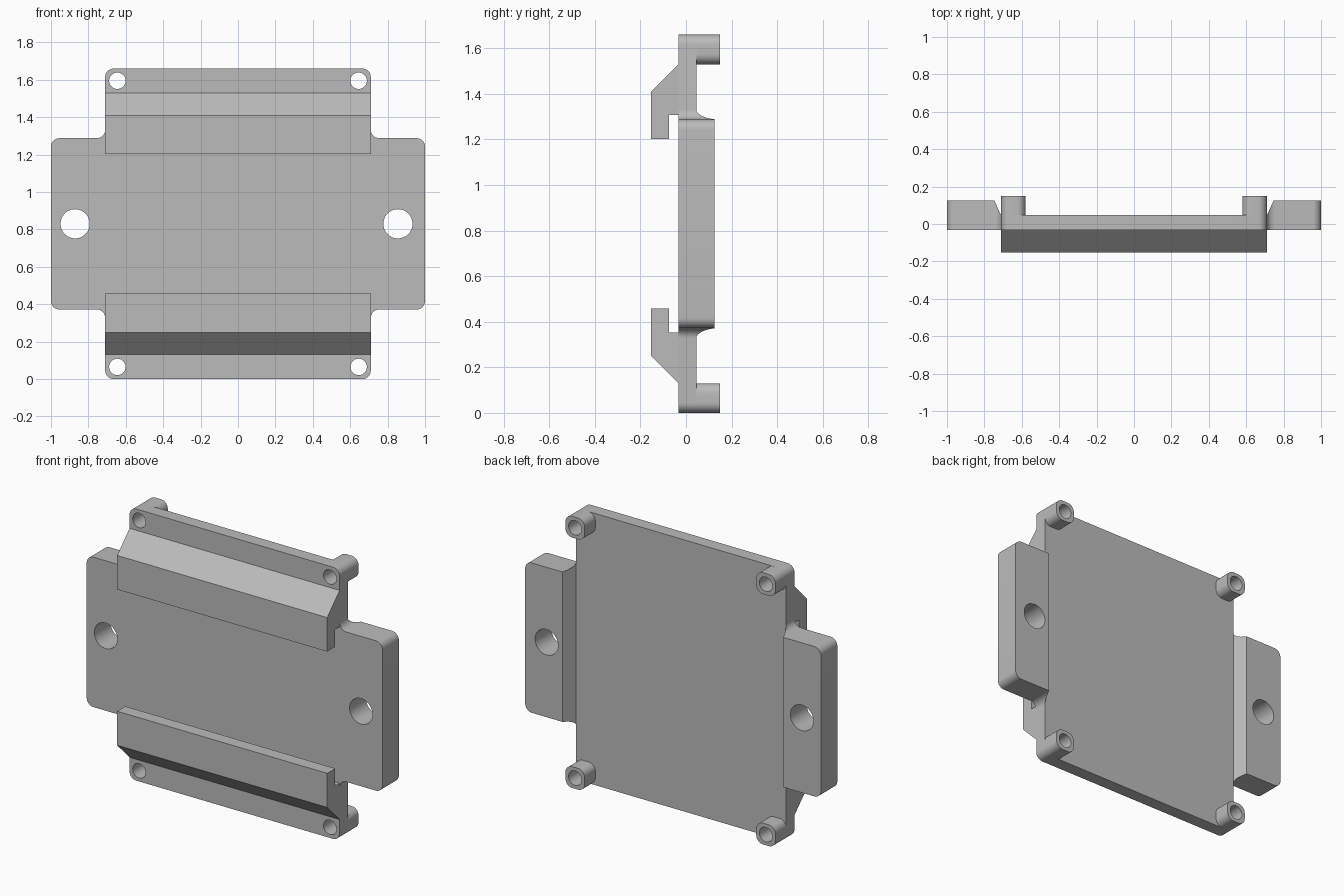
import bpy, bmesh, math
from mathutils import Vector

if "Cube" in bpy.data.objects:
    bpy.data.objects.remove(bpy.data.objects["Cube"])

FRONT, BACK, EAR_BACK, BOSS_BACK = -0.033, 0.047, 0.125, 0.15
HALF, HEIGHT = 0.71, 1.66
MID = HEIGHT / 2

grey = bpy.data.materials.new("plain grey")
grey.diffuse_color = (0.5, 0.5, 0.5, 1)
grey.use_nodes = True
grey.node_tree.nodes["Principled BSDF"].inputs["Base Color"].default_value = grey.diffuse_color


def prism(name, pts, a, b, axis):
    """Extrude a closed outline from a to b along the x or y axis."""
    bm = bmesh.new()

    def place(p, t):
        return (p[0], t, p[1]) if axis == "y" else (t, p[0], p[1])

    lo = [bm.verts.new(place(p, a)) for p in pts]
    hi = [bm.verts.new(place(p, b)) for p in pts]
    bm.faces.new(lo)
    bm.faces.new(hi[::-1])
    n = len(pts)
    for i in range(n):
        j = (i + 1) % n
        bm.faces.new((lo[i], hi[i], hi[j], lo[j]))
    bmesh.ops.recalc_face_normals(bm, faces=bm.faces)
    me = bpy.data.meshes.new(name)
    bm.to_mesh(me)
    bm.free()
    me.materials.append(grey)
    ob = bpy.data.objects.new(name, me)
    bpy.context.collection.objects.link(ob)
    return ob


def rounded(pts, r, steps=8):
    """Round every right-angled corner of an outline."""
    out = []
    for i, p in enumerate(pts):
        p = Vector(p)
        u = (Vector(pts[i - 1]) - p).normalized() * r
        v = (Vector(pts[(i + 1) % len(pts)]) - p).normalized() * r
        for k in range(steps + 1):
            t = math.pi / 2 * k / steps
            out.append(p + u * (1 - math.sin(t)) + v * (1 - math.cos(t)))
    return out


def circle(x, z, r, n=48):
    return [(x + r * math.cos(2 * math.pi * k / n),
             z + r * math.sin(2 * math.pi * k / n)) for k in range(n)]


def cut(ob, cutter):
    cutter.hide_render = True
    mod = ob.modifiers.new("cut", "BOOLEAN")
    mod.operation, mod.solver, mod.object = "DIFFERENCE", "EXACT", cutter
    bpy.context.view_layer.objects.active = ob
    bpy.ops.object.modifier_apply(modifier=mod.name)
    bpy.data.objects.remove(cutter)


# Plate with side ears, all as thick as the ears
lo, hi = 0.372, 1.288
right = [(HALF, 0), (HALF, lo), (1, lo), (1, hi), (HALF, hi), (HALF, HEIGHT)]
left = [(-x, z) for x, z in reversed(right)]
plate = prism("plate_with_ears", rounded(right + left, 0.045), FRONT, EAR_BACK, "y")
parts = [plate]

# Recess on the back with sloped sides, leaving the ears thicker
w, s = HALF + 0.001, 0.035 / (EAR_BACK - BACK)
top = 0.2
wt = w + s * (top - BACK)
recess = prism("recess_cutter", [(-w, BACK), (w, BACK), (wt, top), (-wt, top)],
               -0.2, HEIGHT + 0.2, "y")
for v in recess.data.vertices:          # stand the prism upright
    v.co = (v.co.x, v.co.z, v.co.y)
recess.data.flip_normals()
cut(plate, recess)

# Mounting holes through the ears
for x in (-0.871, 0.855):
    cut(plate, prism("ear_hole_cutter", circle(x, MID, 0.078), -0.3, 0.3, "y"))

# Corner bosses with screw holes through boss and plate
h = 0.065
for sx in (-1, 1):
    for cz in (h, HEIGHT - h):
        cx = sx * (HALF - h)
        square = [(cx - h, cz - h), (cx + h, cz - h), (cx + h, cz + h), (cx - h, cz + h)]
        boss = prism("corner_boss", rounded(square, 0.045), BACK, BOSS_BACK, "y")
        for ob in (plate, boss):
            cut(ob, prism("screw_hole_cutter", circle(cx, cz, 0.044, 32), -0.3, 0.3, "y"))
        parts.append(boss)

# Hooked rails on the front, mirrored top to bottom
profile = [(FRONT, 1.53), (-0.153, 1.41), (-0.153, 1.202),
           (-0.075, 1.202), (-0.075, 1.308), (FRONT, 1.308)]
parts.append(prism("upper_hook_rail", profile, -HALF, HALF, "x"))
parts.append(prism("lower_hook_rail", [(y, HEIGHT - z) for y, z in profile],
                   -HALF, HALF, "x"))

# Smooth round surfaces, keep hard edges
bpy.ops.object.select_all(action="DESELECT")
for ob in parts:
    ob.select_set(True)
bpy.context.view_layer.objects.active = plate
bpy.ops.object.shade_smooth_by_angle(angle=math.radians(30))
